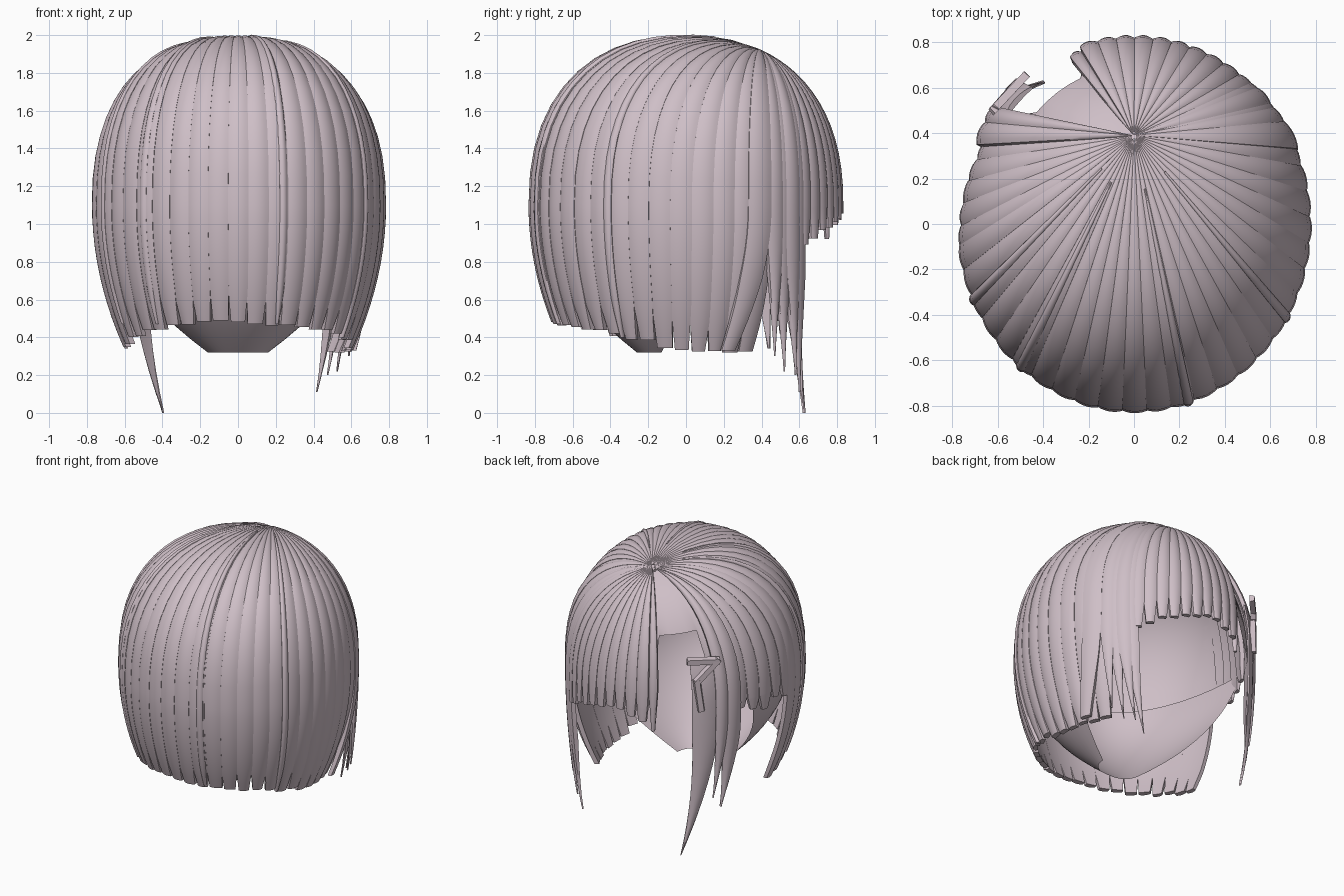
import bpy, bmesh, math, random
from mathutils import Vector

random.seed(4)
cube = bpy.data.objects.get("Cube")
if cube:
    bpy.data.objects.remove(cube)

RX, RY, EQ, TOP, POW = 0.78, 0.83, 1.1, 0.897, 2.3
WHORL = 0.47

mat = bpy.data.materials.new("pale_mauve_hair")
mat.use_nodes = True
COLOR = (0.62, 0.52, 0.57, 1)
mat.diffuse_color = COLOR
mat.node_tree.nodes["Principled BSDF"].inputs["Base Color"].default_value = COLOR


def finish(name, bm, angle=50):
    bmesh.ops.recalc_face_normals(bm, faces=bm.faces)
    mesh = bpy.data.meshes.new(name)
    bm.to_mesh(mesh)
    bm.free()
    mesh.materials.append(mat)
    obj = bpy.data.objects.new(name, mesh)
    bpy.context.collection.objects.link(obj)
    bpy.ops.object.select_all(action='DESELECT')
    obj.select_set(True)
    bpy.context.view_layer.objects.active = obj
    bpy.ops.object.shade_smooth_by_angle(angle=math.radians(angle))


def dome(deg, rho, off=0.0):
    """Point on the crown; rho runs from the whorl (0) to the widest ring (1)."""
    a = math.radians(deg)
    x = rho * math.cos(a)
    y = rho * math.sin(a) + (1 - rho) * WHORL
    r = min(1, math.hypot(x, y))
    h = TOP * (1 - r ** POW) ** (1 / POW)
    s = 1 + off
    return Vector((x * RX * s, y * RY * s, EQ + h * s))


def skirt(deg, z, off=0.0, curl=0.38):
    """Point below the widest ring, curling inward towards the hem."""
    a = math.radians(deg)
    s = 1 - curl * (EQ - z) ** 2 + off
    return Vector((math.cos(a) * RX * s, math.sin(a) * RY * s, z))


def loft(bm, rings, closed=True):
    vs = [[bm.verts.new(p) for p in ring] for ring in rings]
    n = len(vs[0])
    for a, b in zip(vs, vs[1:]):
        for i in range(n if closed else n - 1):
            j = (i + 1) % n
            bm.faces.new((a[i], a[j], b[j], b[i]))
    return vs


def lock(bm, deg, half, hem, base=0.0, bulge=0.012, tilt=0.0, thick=0.045, tip=0.8,
         notch=0.17, lean=0.0, curl=0.38, root=0.015):
    """One closed hair lock from the whorl to the hem, narrowing over the notch height."""
    rings = []
    cols = [i / 3 - 1 for i in range(7)]
    r0 = math.asin(root)
    steps = [("d", r0 + (math.pi / 2 - r0) * i / 14) for i in range(15)]
    steps += [("s", i / 10) for i in range(1, 11)]
    for kind, t in steps:
        v = t if kind == "s" else 0
        z = EQ + (hem - EQ) * v if kind == "s" else dome(deg, math.sin(t)).z
        f = min(1, max(0, (hem + notch - z) / notch))
        w = half * (1.04 + (tip - 1.04) * f)
        mid = deg + lean * v * v
        fade = 1 if kind == "s" else math.sin(t) ** 0.6

        def at(j, off):
            if kind == "d":
                return dome(mid + j * w, math.sin(t), off * fade)
            return skirt(mid + j * w, z, off, curl)
        depth = thick * min(1, 1.2 * w / half)
        outer = [at(j, base + bulge * (0.4 - j * j) + tilt * j) for j in cols]
        inner = [at(j, base - depth) for j in reversed(cols)]
        rings.append(outer + inner)
    vs = loft(bm, rings)
    bm.faces.new(vs[0])
    bm.faces.new(vs[-1])


# Long blunt locks around the nape and the +x side
bm = bmesh.new()
for i in range(26):
    deg = 190 + 8 * i
    hem = 0.33 + 0.15 * max(0, -math.sin(math.radians(deg)))
    lock(bm, deg, 4, hem + random.uniform(-.012, .012), random.uniform(-.001, .001),
         tilt=0.002, tip=random.uniform(.65, .92), notch=random.uniform(.12, .22))
finish("back_locks", bm)

# Thin raised locks that break up the back
bm = bmesh.new()
for deg in (230, 288, 330, 204):
    lock(bm, deg, 1.5, 0.47 if deg < 300 else 0.4, 0.012, tip=0.5, root=0.2)
finish("ridge_locks", bm)

# Pointed face-framing locks on the +x side
bm = bmesh.new()
for deg, hem, lean, base in ((35, .30, 2, .008), (39, .22, 4, 0), (43, .2, 6, .010),
                             (46.5, .11, 7, .0)):
    lock(bm, deg, 3.4, hem, base, tip=0.06, notch=0.6, lean=lean, curl=0.1)
lock(bm, 28, 4.5, .33, .018, tip=0.7, notch=0.4, lean=-9, curl=0.3)
finish("side_locks", bm)

# Fringe
bm = bmesh.new()
for i in range(10):
    deg = 50 + 6.1 * i
    hem = 1.05 - 0.14 * abs((deg - 88) / 36) ** 1.5 + random.uniform(-.012, .012)
    lock(bm, deg, 3.05, hem, random.uniform(-.001, .001), tilt=0.002, tip=0.66,
         notch=0.17, curl=0.1)
lock(bm, 110, 2.2, 0.92, -0.03, tip=0.4, notch=0.3, curl=0.1)
finish("fringe", bm)

# Short locks tucked back on the -x side
bm = bmesh.new()
for i in range(5):
    lock(bm, 156 + 7.2 * i, 4, 1.04 - 0.03 * (i % 3), -0.045 + 0.009 * i, tip=0.5,
         notch=0.12, curl=0.6)
finish("tucked_locks", bm)

# Raised band falling in front of the ear on the -x side
bm = bmesh.new()
lock(bm, 150, 4.5, 0.34, 0.0, bulge=0.025, tip=0.1, notch=0.5, lean=-5, curl=0.12)
lock(bm, 144.5, 3, 0.42, 0.01, bulge=0.02, tip=0.08, notch=0.5, lean=-4, curl=0.12)
finish("front_band", bm)

# Long pointed strand that carries the clip
bm = bmesh.new()
lock(bm, 137, 7, 0.0, -0.015, bulge=0.02, thick=0.025, tip=0.03, notch=0.95,
     lean=-13, curl=0.06, root=0.93)
finish("clip_strand", bm)

# Zigzag hair clip made of flat bars
bm = bmesh.new()
corners = [(128, 1.45), (142, 1.44), (132, 1.3), (134, 1.1)]
pts = [skirt(deg, z, -0.03, 0) for deg, z in corners]
for a, b in zip(pts, pts[1:]):
    along = (b - a).normalized()
    out = Vector((a.x + b.x, a.y + b.y, 0)).normalized()
    out = (out - along * out.dot(along)).normalized()
    side = along.cross(out)
    loop = [out * .005 + side * .026, out * .04 + side * .018,
            out * .04 - side * .018, out * .005 - side * .026]
    ends = loft(bm, [[e + o for o in loop] for e in (a - along * .015, b + along * .015)])
    for e in ends:
        bm.faces.new(e)
finish("hair_clip", bm, 20)

# Inner cap under the crown, cut back where the parting is open
bm = bmesh.new()
rings = []
for i in range(13):
    ring = []
    for deg in range(0, 360, 6):
        limit = 0.78 if 108 < deg < 140 else 1
        ring.append(dome(deg, limit * math.sin(math.pi / 2 * (i + 0.1) / 12.1), -0.05))
    rings.append(ring)
loft(bm, rings)
finish("inner_cap", bm)

# Scalp shell running down to the nape, open at the face
bm = bmesh.new()
rings = []
for i in range(13):
    t = i / 12
    q = t * t
    rx = 0.7 * (1 - q) + 0.16 * q
    back = -0.77 * (1 - q) - 0.26 * q
    front = 0.27 * (1 - t) - 0.13 * t
    ring = []
    for k in range(25):
        a = math.pi * k / 24
        c = math.cos(a)
        ring.append(Vector((math.copysign(abs(c) ** 0.75, c) * rx,
                            front + (back - front) * math.sin(a), 1.12 - 0.8 * t)))
    rings.append(ring)
loft(bm, rings, closed=False)
finish("nape_scalp", bm)
